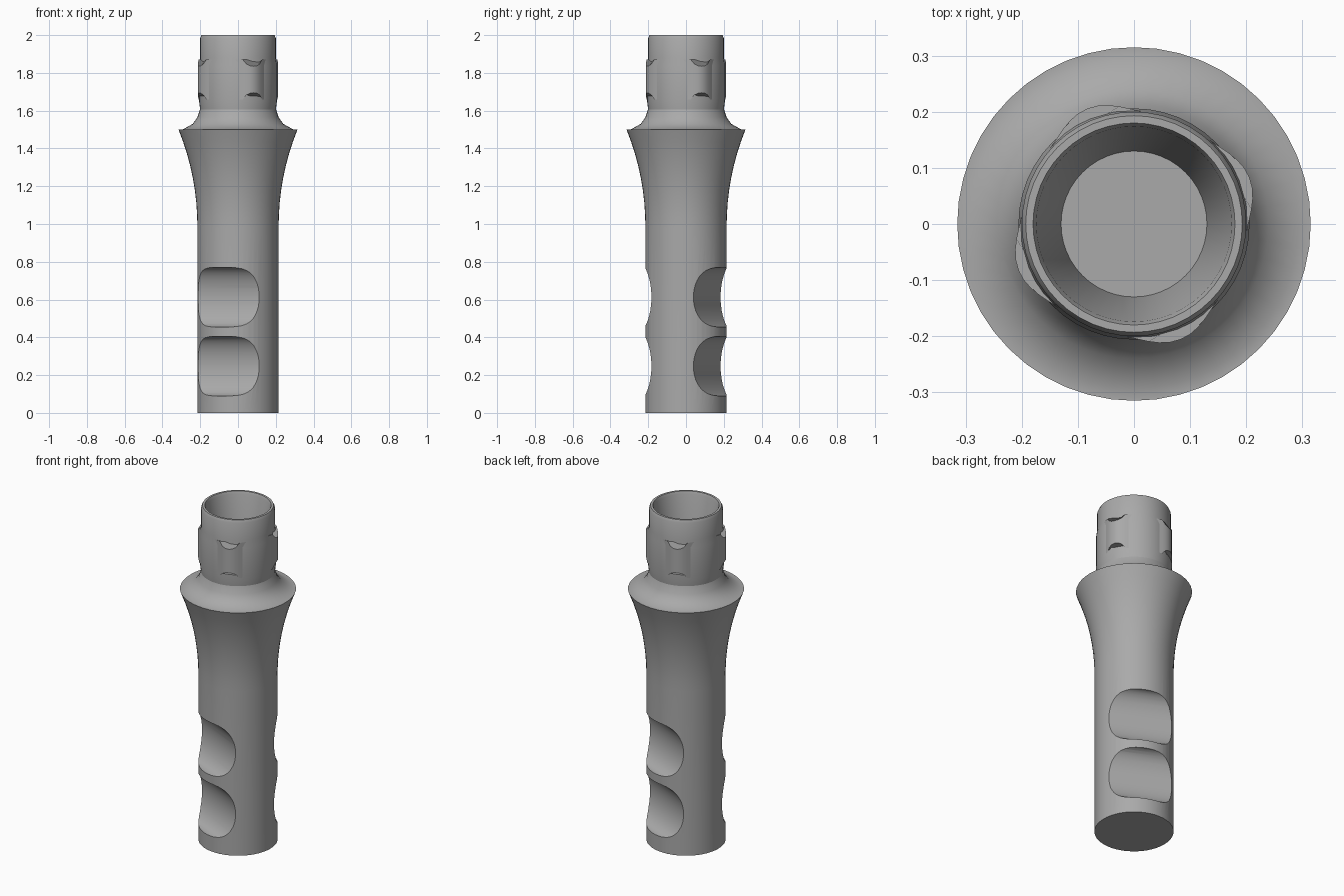
import bpy, bmesh, math
from math import sin, cos, radians, pi

cube = bpy.data.objects.get("Cube")
if cube:
    bpy.data.objects.remove(cube, do_unlink=True)

GREY = (0.4, 0.4, 0.4, 1)
metal = bpy.data.materials.new("plain grey metal")
metal.use_nodes = True
metal.diffuse_color = GREY
metal.node_tree.nodes["Principled BSDF"].inputs["Base Color"].default_value = GREY


def finish(name, bm):
    bmesh.ops.recalc_face_normals(bm, faces=bm.faces)
    mesh = bpy.data.meshes.new(name)
    bm.to_mesh(mesh)
    bm.free()
    obj = bpy.data.objects.new(name, mesh)
    bpy.context.collection.objects.link(obj)
    mesh.materials.append(metal)
    return obj


def loft(name, rings):
    """Skin a stack of closed rings and cap both ends."""
    bm = bmesh.new()
    loops = [[bm.verts.new(p) for p in ring] for ring in rings]
    n = len(loops[0])
    for a, b in zip(loops, loops[1:]):
        for i in range(n):
            j = (i + 1) % n
            bm.faces.new((a[i], a[j], b[j], b[i]))
    bm.faces.new(loops[0][::-1])
    bm.faces.new(loops[-1])
    return finish(name, bm)


def circle(r, z, n=48):
    return [(r * cos(2 * pi * i / n), r * sin(2 * pi * i / n), z) for i in range(n)]


def cut(obj, cutter):
    mod = obj.modifiers.new("cut", 'BOOLEAN')
    mod.operation = 'DIFFERENCE'
    mod.solver = 'EXACT'
    mod.object = cutter
    cutter.hide_render = True


def smooth(obj, angle=32):
    bpy.ops.object.select_all(action='DESELECT')
    bpy.context.view_layer.objects.active = obj
    obj.select_set(True)
    for mod in list(obj.modifiers):
        bpy.ops.object.modifier_apply(modifier=mod.name)
    bpy.ops.object.shade_smooth_by_angle(angle=radians(angle))


# Flared handle body, closed by a shallow cone up to the neck
R = 0.215
body_profile = [(R, 0), (R, 0.98)]
body_profile += [(R + 0.1 * (t / 8) ** 2.1, 0.98 + 0.52 * t / 8) for t in range(1, 9)]
body_profile += [(0.293, 1.5), (0.24, 1.53), (0.215, 1.565), (0.2, 1.61)]
body = loft("handle_body", [circle(r, z) for r, z in body_profile])

# Scooped grip windows: horizontal elliptical cuts on two opposite sides
cutters = []
for z in (0.2475, 0.6125):
    for angle in (radians(66), radians(246)):
        c, s = cos(angle), sin(angle)
        rings = []
        for side in (-0.3, 0.3):
            ring = []
            for i in range(40):
                t = 2 * pi * i / 40
                d = R + 0.0935 * cos(t)
                ring.append((d * c - side * s, d * s + side * c, z + 0.158 * sin(t)))
            rings.append(ring)
        scoop = loft("scoop_cutter", rings)
        cutters.append(scoop)
        cut(body, scoop)
smooth(body)
for scoop in cutters:
    bpy.data.objects.remove(scoop, do_unlink=True)

# Hollow socket head with a tapering bore
head_profile = [(0.2, 1.6), (0.206, 1.65), (0.206, 1.84), (0.2, 1.88), (0.2, 1.985), (0.193, 2.0),
                (0.18, 2.0), (0.174, 1.985), (0.13, 1.62)]
head = loft("socket_head", [circle(r, z) for r, z in head_profile])
smooth(head)


# Four rounded lugs, each with a scallop at its top and bottom
def lug(angle):
    def section(row):
        ring = []
        for i in range(13):
            u = i / 6 - 1
            bulge = 0.5 + 0.5 * cos(pi * u)
            a = angle + radians(30) * u
            dip = 0.035 * max(0, 1 - (u / 0.45) ** 2) ** 0.5
            z = 1.765 + row * (0.105 - dip)
            ring.append(((0.2 + 0.022 * bulge) * cos(a), (0.2 + 0.022 * bulge) * sin(a), z))
        for i in range(12, -1, -1):
            u = i / 6 - 1
            a = angle + radians(30) * u
            dip = 0.025 * max(0, 1 - (u / 0.45) ** 2) ** 0.5
            ring.append((0.19 * cos(a), 0.19 * sin(a), 1.765 + row * (0.1 - dip)))
        return ring
    return loft("head_lug", [section(-1), section(1)])


for k in range(4):
    smooth(lug(radians(22 + 90 * k)))
